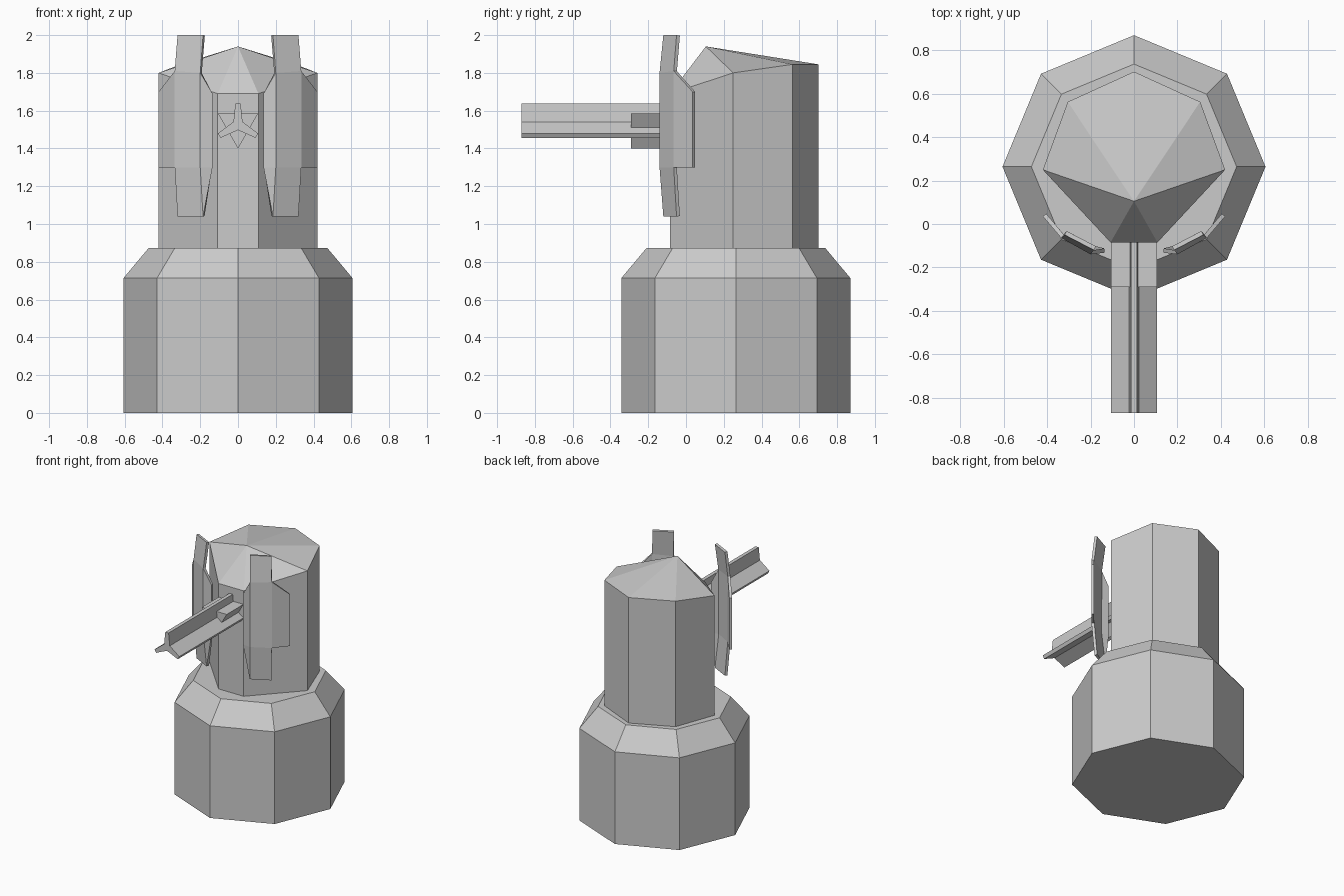
import bpy, bmesh, math

if "Cube" in bpy.data.objects:
    bpy.data.objects.remove(bpy.data.objects["Cube"])


def make(name, verts, faces, fix_normals=True):
    me = bpy.data.meshes.new(name)
    me.from_pydata(verts, [], faces)
    if fix_normals:
        bm = bmesh.new()
        bm.from_mesh(me)
        bmesh.ops.recalc_face_normals(bm, faces=bm.faces[:])
        bm.to_mesh(me)
        bm.free()
    ob = bpy.data.objects.new(name, me)
    bpy.context.collection.objects.link(ob)
    return ob


def loft(name, rings):
    """Closed solid through rings with equal point counts, capped at both ends."""
    n = len(rings[0])
    verts = [p for r in rings for p in r]
    faces = [tuple(range(n))[::-1], tuple(range(len(verts) - n, len(verts)))]
    for k in range(len(rings) - 1):
        for i in range(n):
            j = (i + 1) % n
            faces.append((k * n + i, k * n + j, (k + 1) * n + j, (k + 1) * n + i))
    return make(name, verts, faces)


def octagon(r, z):
    return [(r * math.cos(math.pi * i / 4), 0.264 + r * math.sin(math.pi * i / 4), z)
            for i in range(8)]


def prism_y(name, section, y0, y1):
    return loft(name, [[(x, y, z) for x, z in section] for y in (y0, y1)])


# octagonal base with sloped shoulder
loft("base", [octagon(0.606, 0), octagon(0.606, 0.714), octagon(0.473, 0.873)])

# seven-sided tower with an off-centre pointed roof (front edge split at x = 0)
half = [(0.108, -0.085, 1.69), (0.42, 0.25, 1.80), (0.305, 0.563, 1.845)]
rim = ([(0, -0.085, 1.69)] + half + [(0, 0.702, 1.845)]
       + [(-x, y, z) for x, y, z in reversed(half)])
n = len(rim)
verts = [(x, y, 0.86) for x, y, z in rim] + rim + [(0, 0.105, 1.94)]
faces = [tuple(range(n))]
for i in range(n):
    j = (i + 1) % n
    faces += [(i, j, n + j, n + i), (n + i, n + j, 2 * n)]
make("tower", verts, faces)

# three-armed barrel and triangular collar
right = [(0.014, 1.638), (0.024, 1.541), (0.106, 1.48), (0.093, 1.456)]
star = right + [(0, 1.497)] + [(-x, z) for x, z in reversed(right)]
prism_y("barrel", star, -0.87, -0.05)
prism_y("barrel_collar", [(-0.106, 1.585), (0, 1.40), (0.106, 1.585)], -0.29, -0.05)

# bent side shields: centre strip with a wing on either side
verts = [
    (0.185, -0.12, 1.04), (0.32, -0.05, 1.04),
    (0.20, -0.14, 1.30), (0.335, -0.065, 1.30),
    (0.20, -0.14, 1.80), (0.335, -0.065, 1.81),
    (0.185, -0.12, 2.00), (0.32, -0.05, 2.00),
    (0.135, -0.132, 1.30), (0.135, -0.132, 1.69),
    (0.42, 0.035, 1.30), (0.42, 0.035, 1.70),
]
faces = [(0, 1, 3, 2), (2, 3, 5, 4), (4, 5, 7, 6),
         (8, 2, 4, 9), (0, 2, 8), (3, 10, 11, 5)]
shield = make("side_shields", verts, faces, False)
solid = shield.modifiers.new("thickness", 'SOLIDIFY')
solid.thickness = 0.02
solid.offset = -1
shield.modifiers.new("mirror", 'MIRROR').use_axis[0] = True
